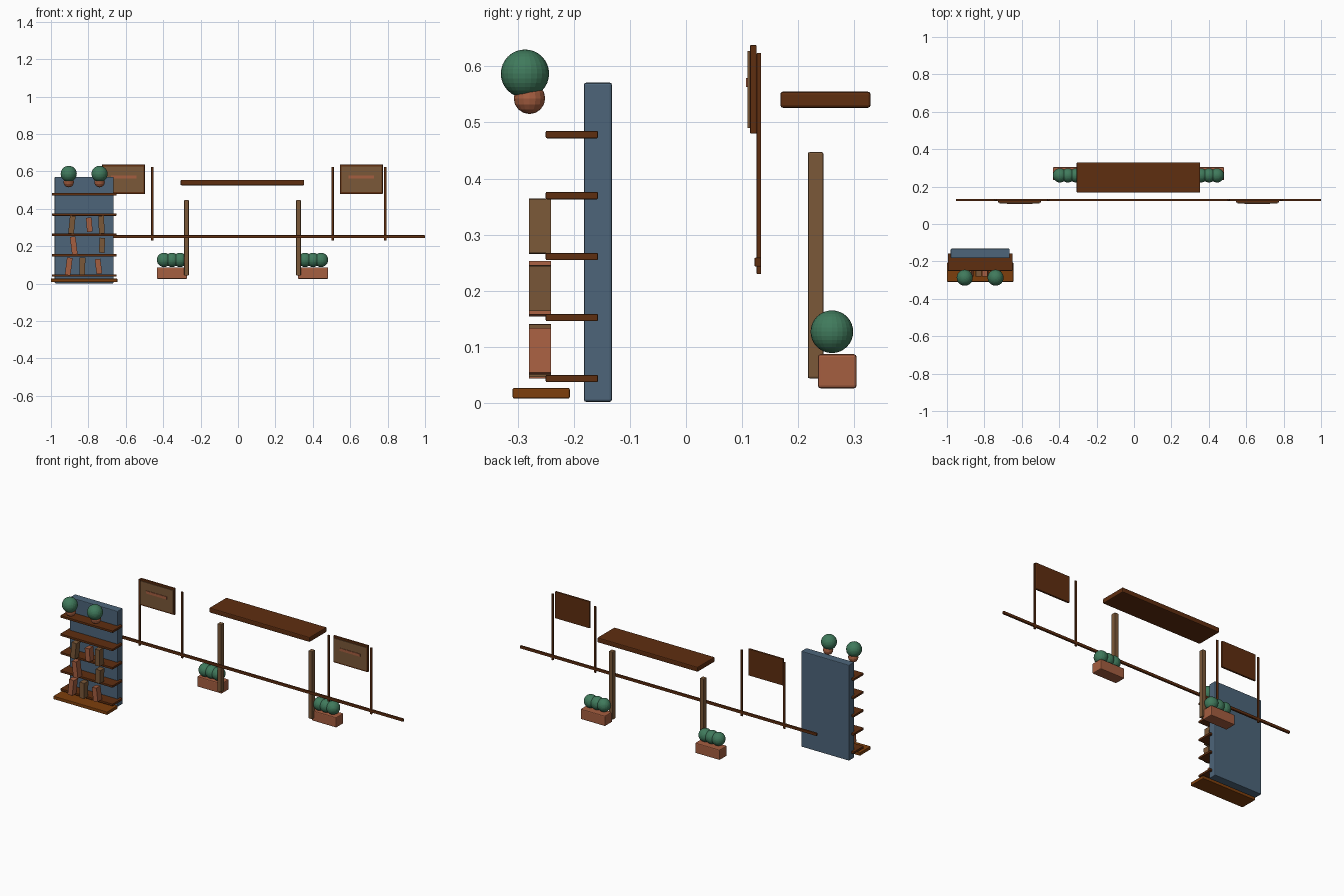
import bpy, math

def mat(name, r, g, b):
    lin = lambda c: (c / 255 / 12.92) if c < 11 else ((c / 255 + 0.055) / 1.055) ** 2.4
    m = bpy.data.materials.new(name)
    m.diffuse_color = (lin(r), lin(g), lin(b), 1)
    return m

DARK = mat("dark_wood", 95, 46, 16)
BASE = mat("base_wood", 125, 62, 12)
LIGHT = mat("light_wood", 123, 88, 56)
CLAY = mat("terracotta", 165, 94, 64)
GREEN = mat("leaf_green", 64, 122, 92)
BLUE = mat("slate_blue", 77, 101, 122)

def finish(name, m):
    o = bpy.context.object
    o.name = name
    o.data.materials.append(m)
    return o

def box(name, x0, x1, y0, y1, z0, z1, m, bevel=0.0, tilt=0.0):
    bpy.ops.mesh.primitive_cube_add(size=1, location=((x0+x1)/2, (y0+y1)/2, (z0+z1)/2))
    o = finish(name, m)
    o.scale = (x1-x0, y1-y0, z1-z0)
    bpy.ops.object.transform_apply(location=False, rotation=False, scale=True)
    o.rotation_euler.y = tilt
    if bevel:
        b = o.modifiers.new("bevel", 'BEVEL')
        b.width, b.segments = bevel, 2
    return o

def ball(name, x, y, z, r, m, seg=24, rings=16):
    bpy.ops.mesh.primitive_uv_sphere_add(segments=seg, ring_count=rings, radius=r, location=(x, y, z))
    return finish(name, m)

# Bookcase: back panel, base and five shelves
box("bookcase_back", -0.98, -0.665, -0.182, -0.132, 0.002, 0.571, BLUE, 0.004)
box("bookcase_base", -1.0, -0.645, -0.309, -0.207, 0.008, 0.027, BASE, 0.003)
for i in range(5):
    z = 0.0435 + i * 0.1087
    box(f"shelf_{i+1}", -0.995, -0.65, -0.25, -0.157, z-0.0065, z+0.0065, DARK, 0.002)

# Books: x centre, bottom, top, tilt, colour
books = [(-0.905, 0.045, 0.139, 0.12, CLAY), (-0.832, 0.047, 0.14, 0.02, LIGHT), (-0.746, 0.052, 0.132, -0.12, CLAY),
         (-0.878, 0.156, 0.252, -0.12, CLAY), (-0.727, 0.165, 0.245, 0.05, LIGHT),
         (-0.888, 0.267, 0.363, 0.10, LIGHT), (-0.795, 0.277, 0.353, -0.08, CLAY), (-0.73, 0.267, 0.363, -0.03, LIGHT)]
for i, (x, z0, z1, t, m) in enumerate(books):
    box(f"book_{i+1}", x-0.015, x+0.015, -0.28, -0.241, z0, z1, m, 0, t)

# Potted plants above the bookcase
for i, x in enumerate((-0.905, -0.74)):
    ball(f"plant_pot_{i+1}", x, -0.279, 0.543, 0.028, CLAY, 16, 8)
    ball(f"plant_leaves_{i+1}", x, -0.287, 0.587, 0.043, GREEN)

# Rail, with two post-mounted signs mirrored about CX
CX = 0.024
box("long_rail", CX-0.976, CX+0.976, 0.122, 0.134, 0.243, 0.259, DARK, 0.002)
for side, s in (("left", -1), ("right", 1)):
    for j, d in enumerate((0.482, 0.763)):
        x = CX + s*d
        box(f"{side}_sign_post_{j+1}", x-0.006, x+0.006, 0.126, 0.134, 0.23, 0.624, DARK, 0.001)
    x = CX + s*0.636
    box(f"{side}_sign_board", x-0.114, x+0.114, 0.114, 0.126, 0.48, 0.638, DARK, 0.002)
    box(f"{side}_sign_face", x-0.107, x+0.107, 0.110, 0.115, 0.49, 0.627, LIGHT)
    box(f"{side}_sign_stripe", x-0.068, x+0.068, 0.107, 0.112, 0.563, 0.579, CLAY)

    # Table leg, planter box and three round shrubs
    x = CX + s*0.2995
    box(f"{side}_table_leg", x-0.0125, x+0.0125, 0.217, 0.245, 0.044, 0.447, LIGHT, 0.003)
    x = CX + s*0.377
    box(f"{side}_planter", x-0.081, x+0.081, 0.235, 0.304, 0.026, 0.087, CLAY, 0.005)
    for j in (-1, 0, 1):
        ball(f"{side}_shrub_{j+2}", x+j*0.043, 0.26, 0.127, 0.038, GREEN)

# Table top
box("table_top", -0.307, 0.354, 0.168, 0.329, 0.526, 0.555, DARK, 0.005)
